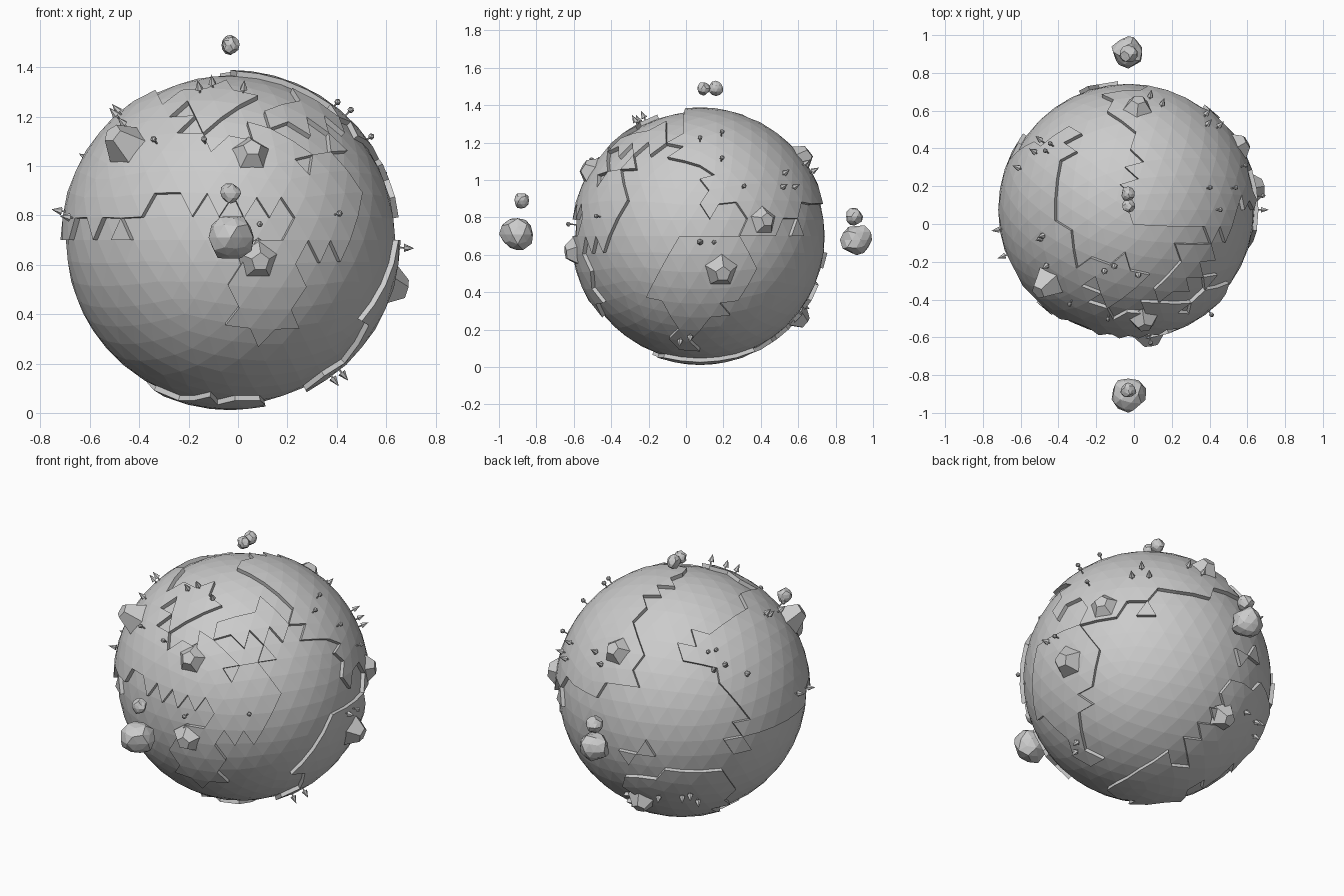
import bpy
import bmesh
import random
from math import sqrt
from mathutils import Matrix, Vector

random.seed(4)
RADIUS = 0.667
LAND_HEIGHT = 0.022
CENTRE = Vector((-0.03, 0.075, 0.70))

if "Cube" in bpy.data.objects:
    bpy.data.objects.remove(bpy.data.objects["Cube"], do_unlink=True)

stone = bpy.data.materials.new("plain grey")
stone.use_nodes = True
GREY = (0.6, 0.6, 0.6, 1.0)
stone.diffuse_color = GREY
stone.node_tree.nodes["Principled BSDF"].inputs["Base Color"].default_value = GREY


def side(right, up):
    """Axes (right, up, outward) of one side of the globe."""
    right, up = Vector(right).normalized(), Vector(up)
    out = right.cross(up).normalized()
    return right, out.cross(right), out


FRONT = side((1, 0, 0), (0, 0, 1))
LEFT = side((0, 1, 0), (0, 0, 1))
TOP = side((1, 0, 0), (0, 1, 0))
BOTTOM = side((1, 0, 0), (0, -1, 0))
BACK = side((-0.82, -0.57, 0), (0.24, -0.343, 0.906))


def surface_direction(axes, u, v):
    """Unit direction of the globe point at u, v on the given side."""
    right, up, out = axes
    w = sqrt(max(RADIUS ** 2 - u * u - v * v, 0))
    return (right * u + up * v + out * w).normalized()


def inside(point, outline):
    u, v = point
    hit = False
    for (au, av), (bu, bv) in zip(outline, outline[1:] + outline[:1]):
        if (av > v) != (bv > v) and u < (bu - au) * (v - av) / (bv - av) + au:
            hit = not hit
    return hit


def make_object(name, bm):
    mesh = bpy.data.meshes.new(name)
    bm.to_mesh(mesh)
    bm.free()
    mesh.materials.append(stone)
    obj = bpy.data.objects.new(name, mesh)
    bpy.context.collection.objects.link(obj)
    return obj


# Outlines of the raised land, each drawn on one side of the globe
land = []


def add_land(axes, *outline):
    land.append((axes, list(outline)))


add_land(FRONT, (0, -.08), (.28, .06), (.28, -.1), (.26, -.34), (.14, -.4), (0, -.3))
add_land(FRONT, (-.17, .13), (.23, .12), (.33, -.04), (.49, 0), (.5, .2),
         (.38, .35), (.3, .25), (.28, .4), (.13, .45), (-.1, .35))
add_land(FRONT, (-.7, .1), (-.57, .15), (-.47, .13), (-.45, -.04), (-.39, .1), (-.27, .17),
         (-.12, .3), (-.12, .4), (-.25, .45), (-.25, .58), (-.42, .55), (-.7, .35))
add_land(FRONT, (-.27, .53), (-.22, .6), (0, .61), (.13, .55), (0, .5), (-.15, .5))
add_land(FRONT, (.17, .56), (.32, .5), (.3, .42), (.17, .47))
add_land(LEFT, (-.15, .4), (-.08, .68), (.09, .68), (.33, .58), (.55, .45), (.6, .25),
         (.4, .02), (.25, .02), (.2, .22), (.03, .1), (.03, .33))
add_land(LEFT, (-.08, 0), (.23, 0), (.31, -.2), (.15, -.35), (-.05, -.58),
         (-.12, -.58), (-.16, -.32), (-.26, -.3), (-.18, -.1))
add_land(TOP, (-.67, .2), (-.5, .35), (-.27, .4), (-.4, .12), (-.39, -.07),
         (-.25, -.3), (-.42, -.38), (-.7, -.15))
add_land(TOP, (-.12, .54), (.01, .49), (.15, .37), (.35, .32), (.53, .33),
         (.45, .5), (.18, .62), (-.08, .62))
add_land(TOP, (.27, -.2), (.35, -.17), (.45, -.22), (.35, -.33), (.25, -.32))
add_land(BOTTOM, (-.27, .05), (-.15, .2), (.1, .2), (.16, -.05), (.1, -.25), (-.18, -.27))
add_land(BACK, (-.03, .21), (.22, .35), (.6, .47), (.7, .04), (.57, -.02),
         (.42, 0), (.4, .14), (.25, .22), (.15, .11))
add_land(BACK, (-.5, .41), (-.28, .36), (-.2, .17), (-.28, .08), (-.45, .12), (-.7, .04), (-.68, .3))
add_land(BACK, (-.3, -.47), (-.07, -.43), (.25, -.45), (.24, -.58), (.09, -.7), (-.2, -.7))
add_land(BACK, (.36, -.08), (.44, -.12), (.33, -.31), (.21, -.37), (.25, -.28))

# Single raised facets
islets = [surface_direction(axes, u, v) for axes, u, v in (
    (FRONT, -.1, .44), (FRONT, -.12, .33), (FRONT, .4, .38), (FRONT, .43, 0),
    (FRONT, -.22, .47), (LEFT, -.26, .55), (BACK, -.29, -.34), (BACK, -.18, -.33))]


def is_land(centre):
    for (right, up, out), outline in land:
        if centre.dot(out) > 0 and inside((centre.dot(right), centre.dot(up)), outline):
            return True
    return False


# Globe with raised land
bm = bmesh.new()
bmesh.ops.create_icosphere(bm, subdivisions=4, radius=RADIUS)
raised = {f for f in bm.faces if is_land(f.calc_center_median())}
for spot in islets:
    raised.add(max(bm.faces, key=lambda f: f.calc_center_median().dot(spot)))
result = bmesh.ops.extrude_face_region(bm, geom=list(raised))
for item in result["geom"]:
    if isinstance(item, bmesh.types.BMVert):
        item.co *= 1 + LAND_HEIGHT / RADIUS
bmesh.ops.delete(bm, geom=[f for f in raised if f.is_valid], context="FACES")
bmesh.ops.recalc_face_normals(bm, faces=bm.faces)
make_object("globe", bm).location = CENTRE


def stand_on_globe(obj, direction, lift=0.0):
    """Place an object upright on the land."""
    turn = direction.to_track_quat("Z", "Y").to_matrix().to_4x4()
    spot = CENTRE + direction * (RADIUS + LAND_HEIGHT + lift)
    obj.matrix_world = Matrix.Translation(spot) @ turn


def cone(bm, sides, bottom, top, base, height):
    bmesh.ops.create_cone(bm, cap_ends=True, segments=sides, radius1=bottom, radius2=top,
                          depth=height, matrix=Matrix.Translation((0, 0, base + height / 2)))


# Mountains: blunt five-sided peaks
for axes, u, v, width, height in (
        (FRONT, .08, .34, .09, .045), (FRONT, .11, -.08, .09, .045), (FRONT, -.41, .37, .1, .09),
        (LEFT, .11, -.18, .1, .06), (LEFT, .33, .08, .09, .04),
        (BACK, -.34, .2, .09, .05), (BACK, -.21, -.58, .085, .05)):
    bm = bmesh.new()
    cone(bm, 5, width, width * 0.42, -0.02, height + 0.02)
    stand_on_globe(make_object("mountain", bm), surface_direction(axes, u, v))


def tree(axes, u, v, pointed):
    bm = bmesh.new()
    cone(bm, 5, 0.004, 0.004, -0.015, 0.035)
    if pointed:
        cone(bm, 6, 0.017, 0.0, 0.014, 0.042)
    else:
        bmesh.ops.create_icosphere(bm, subdivisions=1, radius=0.014,
                                   matrix=Matrix.Translation((0, 0, 0.028)))
    name = "pointed_tree" if pointed else "round_tree"
    stand_on_globe(make_object(name, bm), surface_direction(axes, u, v))


# Pointed trees
for axes, spots in (
        (TOP, ((-.44, .35), (-.47, .29), (-.55, .21), (-.43, -.13), (-.41, -.28),
               (-.65, -.1), (-.62, -.23), (.11, .57), (.17, .53))),
        (FRONT, ((-.12, .58), (-.07, .6), (.05, .58), (-.44, .48))),
        (LEFT, ((-.05, -.51), (-.1, -.53), (.42, .25), (.48, .25), (.43, .32), (0, -.03))),
        (BACK, ((-.12, -.55), (0, -.55), (.04, -.54), (.08, -.57)))):
    for u, v in spots:
        tree(axes, u, v, True)

# Round trees
for axes, spots in (
        (FRONT, ((-.29, .38), (-.1, .38), (.11, .06), (.41, .1))),
        (LEFT, ((0, .49), (.11, .52), (.11, .39), (.22, .25), (.07, -.03))),
        (BACK, ((.13, .19), (.17, .2)))):
    for u, v in spots:
        tree(axes, u, v, False)

# Floating rocks: jittered balls in pairs
for y, z, size in ((-.9, .71, .1), (-.88, .89, .045), (.91, .68, .092),
                   (.9, .805, .05), (.095, 1.49, .038), (.16, 1.49, .042)):
    bm = bmesh.new()
    bmesh.ops.create_icosphere(bm, subdivisions=2, radius=size)
    for vert in bm.verts:
        vert.co *= random.uniform(0.8, 1.02)
    make_object("floating_rock", bm).location = (CENTRE.x, y, z)
